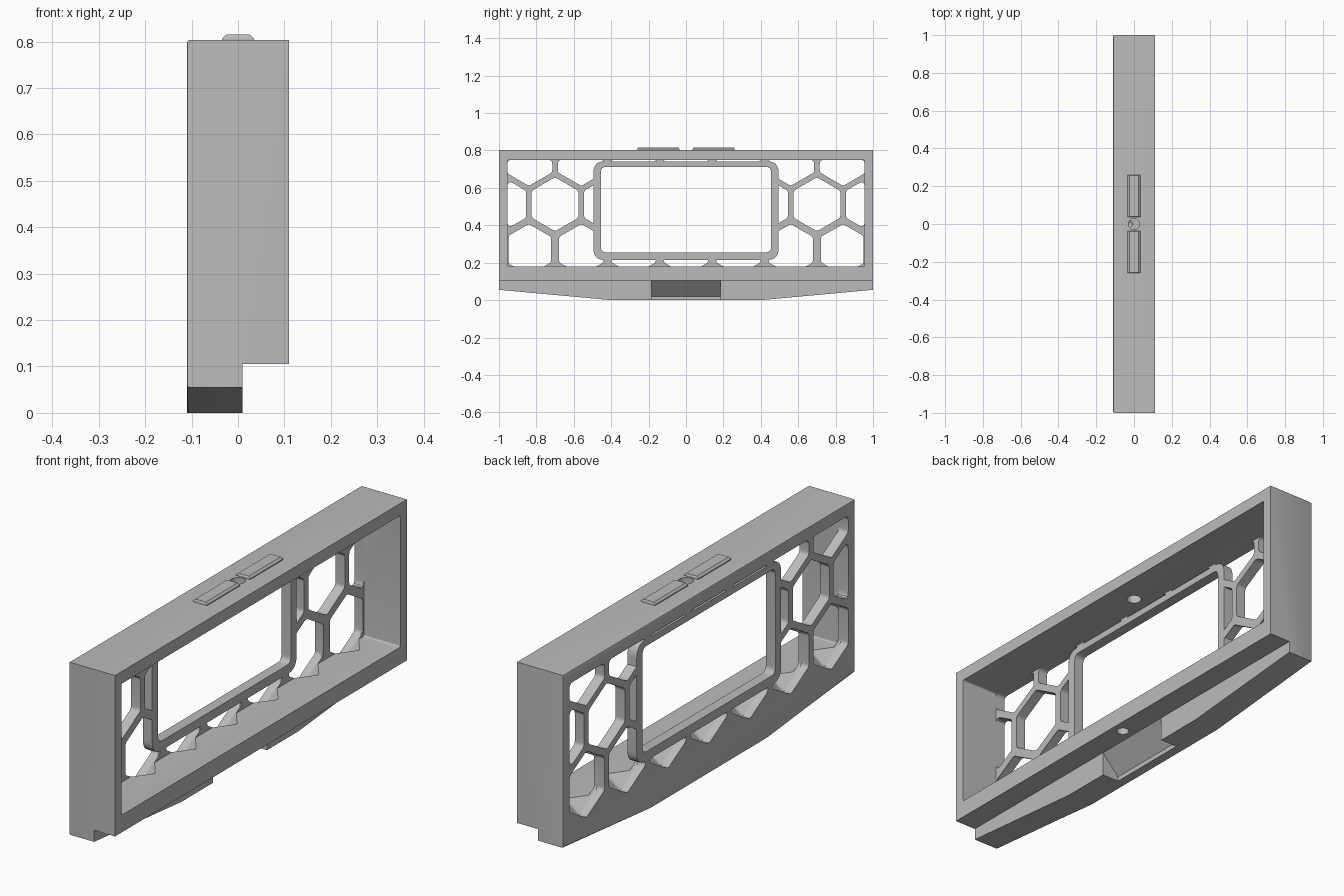
import bpy, bmesh, math
from mathutils import Vector

if "Cube" in bpy.data.objects:
    bpy.data.objects.remove(bpy.data.objects["Cube"])

grey = bpy.data.materials.new("plain grey")
grey.use_nodes = True
colour = (0.5, 0.5, 0.5, 1)
grey.diffuse_color = colour
grey.node_tree.nodes["Principled BSDF"].inputs["Base Color"].default_value = colour

BACK, FRONT = -0.11, 0.11      # depth range along x
PLATE = -0.065                 # inner side of the grille plate
WALL_Y, FLOOR, CEILING, TOP = 0.955, 0.18, 0.75, 0.803


def add_loft(bm, rings):
    """Close a solid through rings that all have the same point count."""
    loops = [[bm.verts.new(p) for p in ring] for ring in rings]
    n = len(loops[0])
    for a, b in zip(loops, loops[1:]):
        for i in range(n):
            bm.faces.new((a[i], a[(i + 1) % n], b[(i + 1) % n], b[i]))
    bm.faces.new(loops[0][::-1])
    bm.faces.new(loops[-1])


def finish(name, bm):
    bmesh.ops.recalc_face_normals(bm, faces=bm.faces)
    mesh = bpy.data.meshes.new(name)
    bm.to_mesh(mesh)
    bm.free()
    ob = bpy.data.objects.new(name, mesh)
    bpy.context.collection.objects.link(ob)
    mesh.materials.append(grey)
    return ob


def solid(name, *rings):
    bm = bmesh.new()
    add_loft(bm, rings)
    return finish(name, bm)


def at_x(x, outline):
    return [(x, y, z) for y, z in outline]


def rectangle(y0, y1, z0, z1):
    return [(y0, z0), (y1, z0), (y1, z1), (y0, z1)]


def rounded(outline, radius, steps=5):
    """Replace every corner with a short curve."""
    pts = [Vector(p) for p in outline]
    out = []
    for i, p in enumerate(pts):
        a, b = pts[i - 1] - p, pts[(i + 1) % len(pts)] - p
        r = radius / math.tan(a.angle(b) / 2)
        r = min(r, 0.45 * a.length, 0.45 * b.length)
        start, end = p + a.normalized() * r, p + b.normalized() * r
        for k in range(steps + 1):
            t = k / steps
            out.append(tuple(start * (1 - t) ** 2 + p * 2 * t * (1 - t) + end * t * t))
    return out


def clip(outline, axis, limit, sign):
    """Keep the part of an outline on one side of a limit."""
    out = []
    for i, q in enumerate(outline):
        p = outline[i - 1]
        dp, dq = sign * (limit - p[axis]), sign * (limit - q[axis])
        if dp * dq < 0:
            t = dp / (dp - dq)
            out.append(tuple(p[k] + t * (q[k] - p[k]) for k in (0, 1)))
        if dq >= 0:
            out.append(q)
    return out


def cut(target, cutter):
    mod = target.modifiers.new("cut", 'BOOLEAN')
    mod.operation, mod.solver, mod.object = 'DIFFERENCE', 'EXACT', cutter
    bpy.context.view_layer.objects.active = target
    bpy.ops.object.modifier_apply(modifier=mod.name)
    bpy.data.objects.remove(cutter)


def smooth(ob):
    bpy.ops.object.select_all(action='DESELECT')
    ob.select_set(True)
    bpy.context.view_layer.objects.active = ob
    bpy.ops.object.shade_smooth_by_angle(angle=math.radians(30))


def cylinder(name, x, z0, z1, radius):
    circle = [(radius * math.cos(k * math.tau / 32), radius * math.sin(k * math.tau / 32))
              for k in range(32)]
    return solid(name, *[[(x + a, b, z) for a, b in circle] for z in (z0, z1)])


# Housing: outline with a tapered underside, softened along the grille side
outline = [(-1, TOP), (-1, 0.055), (-0.4, 0), (0.4, 0), (1, 0.055), (1, TOP)]
bm = bmesh.new()
add_loft(bm, [at_x(BACK, outline), at_x(FRONT, outline)])
rim = [e for e in bm.edges if all(v.co.x < 0 for v in e.verts)]
bmesh.ops.bevel(bm, geom=rim, offset=0.005, segments=2, profile=0.5, affect='EDGES')
housing = finish("housing", bm)

# Step under the open side, and the deep cavity
step = rectangle(-1.1, 1.1, -0.1, 0.105)
cut(housing, solid("step_cutter", at_x(0.01, step), at_x(0.2, step)))
cavity = rounded(rectangle(-WALL_Y, WALL_Y, FLOOR, CEILING), 0.008)
cut(housing, solid("cavity_cutter", at_x(PLATE, cavity), at_x(0.2, cavity)))

# Honeycomb openings; the lowest row slopes up to the cavity floor as scoops
PITCH, MIDDLE = 0.28, 0.5125
RADIUS = 0.125 / math.cos(math.pi / 6)
bm = bmesh.new()
for row in (-1, 0, 1):
    cz = MIDDLE + row * PITCH * math.cos(math.pi / 6)
    for i in range(-4, 5):
        cy = PITCH * (i if row else i + 0.5)
        hexagon = [(cy + RADIUS * math.sin(k * math.pi / 3),
                    cz + RADIUS * math.cos(k * math.pi / 3)) for k in range(6)]
        for axis, limit, sign in ((0, WALL_Y, 1), (0, -WALL_Y, -1), (1, CEILING, 1)):
            hexagon = clip(hexagon, axis, limit, sign)
        if len(hexagon) < 3:
            continue
        hole = rounded(hexagon, 0.022)
        rings = [at_x(BACK - 0.05, hole), at_x(PLATE + 0.005, hole)]
        if row < 0:
            tip = [(cy + (y - cy) * 0.55, cz + (z - cz) * 0.55) for y, z in hole]
            rings[1] = at_x(PLATE - 0.01, hole)
            rings.append(at_x(0.01, tip))
        add_loft(bm, rings)
cut(housing, finish("honeycomb_cutter", bm))

# Window: opening through the grille, filled by a rounded frame
outer = rounded(rectangle(-0.495, 0.495, 0.215, 0.742), 0.06, 8)
inner = rounded(rectangle(-0.455, 0.455, 0.255, 0.713), 0.03, 8)
cut(housing, solid("window_cutter", at_x(BACK - 0.05, outer), at_x(PLATE + 0.002, outer)))
frame = solid("window_frame", at_x(BACK, outer), at_x(PLATE, outer))
cut(frame, solid("frame_cutter", at_x(BACK - 0.05, inner), at_x(0, inner)))

# Sloped finger pocket under the lip
pocket = [(0.02, 0.104), (0.01, 0.104), (-0.07, 0.02), (-0.07, -0.02), (0.02, -0.02)]
cut(housing, solid("pocket_cutter", *[[(x, y, z) for x, z in pocket] for y in (-0.185, 0.185)]))

# Screw holes in the top wall and in the underside step
cut(housing, cylinder("top_hole_cutter", 0, CEILING - 0.05, TOP + 0.05, 0.03))
cut(housing, cylinder("bottom_hole_cutter", 0.06, 0.05, 0.16, 0.025))

# Chamfered locating pads on top
for side, word in ((-1, "front"), (1, "rear")):
    rings = []
    for z, inset in ((TOP - 0.002, 0), (TOP + 0.004, 0), (TOP + 0.012, 0.009)):
        x, y0, y1 = 0.034 - inset, 0.036 + inset / 3, 0.26 - inset / 3
        rings.append([(sx * x, side * y, z) for sx, y in ((-1, y0), (1, y0), (1, y1), (-1, y1))])
    solid(word + "_top_pad", *rings)

smooth(housing)
smooth(frame)
